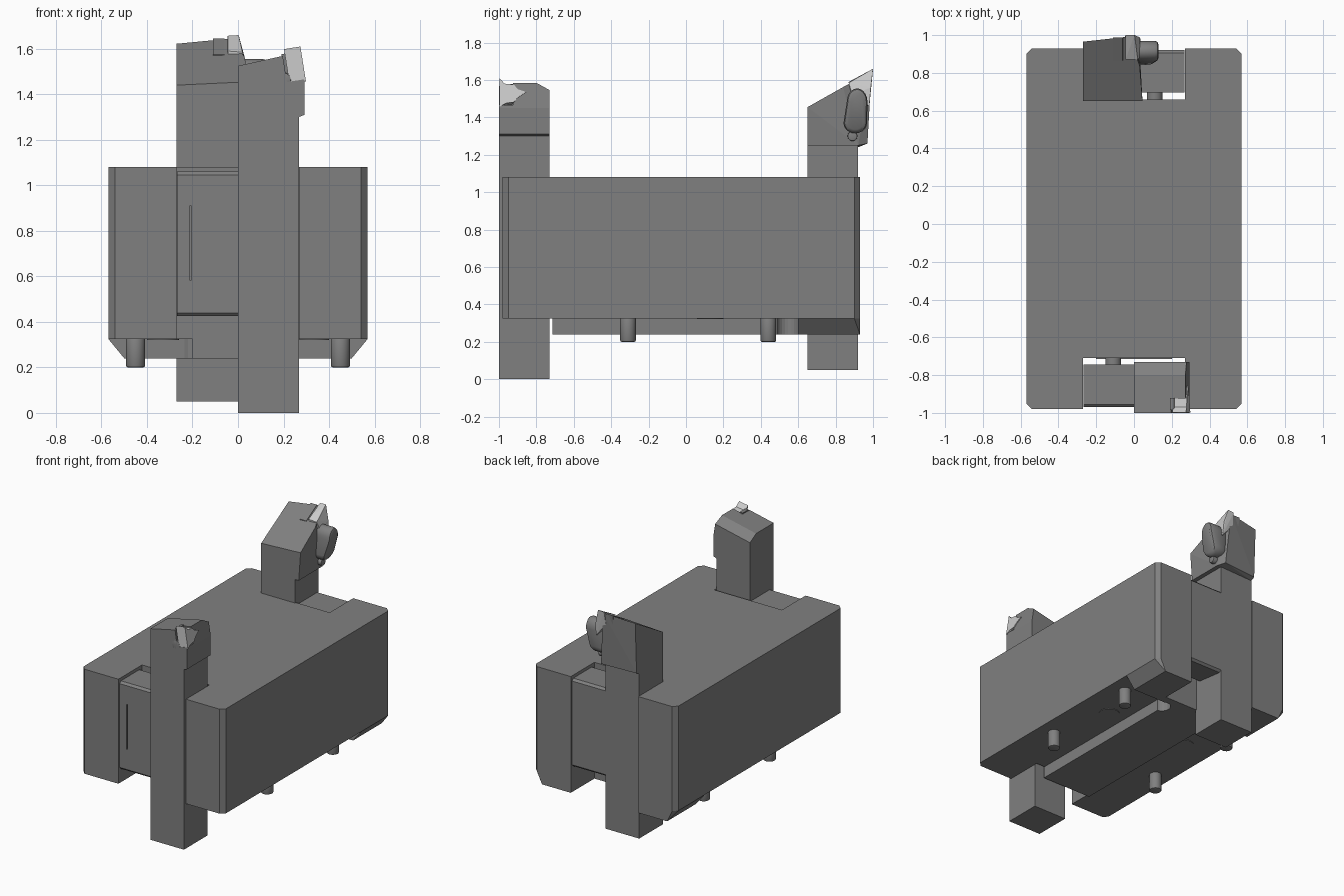
import bpy, bmesh
from math import sin, cos, radians
from mathutils import Vector, Matrix

if "Cube" in bpy.data.objects:
    bpy.data.objects.remove(bpy.data.objects["Cube"])


def material(name, v):
    m = bpy.data.materials.new(name)
    m.diffuse_color = (v, v, v, 1)
    m.use_nodes = True
    m.node_tree.nodes["Principled BSDF"].inputs["Base Color"].default_value = m.diffuse_color
    return m


STEEL = material("dark_steel", 0.216)
LIGHT = material("light_insert", 0.55)


def finish(name, bm, bevel=0, mat=None):
    bmesh.ops.recalc_face_normals(bm, faces=bm.faces[:])
    if bevel:
        sharp = [e for e in bm.edges if e.calc_face_angle(0) > 0.7]
        bmesh.ops.bevel(bm, geom=sharp, offset=bevel, segments=2, profile=0.5,
                        affect='EDGES', clamp_overlap=True)
    me = bpy.data.meshes.new(name)
    bm.to_mesh(me)
    bm.free()
    ob = bpy.data.objects.new(name, me)
    bpy.context.collection.objects.link(ob)
    me.materials.append(mat or STEEL)
    return ob


def prism(name, pts, lo, hi, axis, bevel=0, mat=None):
    """Extrude a 2D outline along an axis (outline in the other two axes)."""
    place = {'x': lambda p, t: (t, p[0], p[1]),
             'y': lambda p, t: (p[0], t, p[1]),
             'z': lambda p, t: (p[0], p[1], t)}[axis]
    bm = bmesh.new()
    face = bm.faces.new([bm.verts.new(place(p, lo)) for p in pts])
    ext = bmesh.ops.extrude_face_region(bm, geom=[face])
    move = Vector(place((0, 0), hi - lo))
    for v in ext['geom']:
        if isinstance(v, bmesh.types.BMVert):
            v.co += move
    # the extrude drops the start cap's twin, so close any open loop
    holes = [e for e in bm.edges if e.is_boundary]
    if holes:
        bmesh.ops.holes_fill(bm, edges=holes)
    return finish(name, bm, bevel, mat)


def box(name, x, y, z, bevel=0, mat=None):
    return prism(name, [(x[0], y[0]), (x[1], y[0]), (x[1], y[1]), (x[0], y[1])],
                 z[0], z[1], 'z', bevel, mat)


def hull(name, pts, mat=None):
    bm = bmesh.new()
    for p in pts:
        bm.verts.new(p)
    bmesh.ops.convex_hull(bm, input=bm.verts[:])
    bmesh.ops.dissolve_limit(bm, angle_limit=0.02, verts=bm.verts[:], edges=bm.edges[:])
    return finish(name, bm, 0, mat)


def arc(cx, cy, rx, ry, a0, a1, n):
    return [(cx + rx * cos(radians(a0 + (a1 - a0) * i / n)),
             cy + ry * sin(radians(a0 + (a1 - a0) * i / n))) for i in range(n + 1)]


def smooth(ob):
    bpy.ops.object.select_all(action='DESELECT')
    ob.select_set(True)
    bpy.context.view_layer.objects.active = ob
    bpy.ops.object.shade_smooth_by_angle(angle=radians(35))


def rod(name, c, r, lo, hi, axis, bevel=0):
    ob = prism(name, arc(c[0], c[1], r, r, 0, 345, 23), lo, hi, axis, bevel)
    smooth(ob)
    return ob


def cut(ob, cutter):
    m = ob.modifiers.new("cut", 'BOOLEAN')
    m.object, m.solver = cutter, 'EXACT'
    bpy.ops.object.select_all(action='DESELECT')
    bpy.context.view_layer.objects.active = ob
    ob.select_set(True)
    bpy.ops.object.modifier_apply(modifier=m.name)
    bpy.data.objects.remove(cutter, do_unlink=True)


def turn(ob, pivot, axis, deg):
    p = Vector(pivot)
    ob.data.transform(Matrix.Translation(p) @ Matrix.Rotation(radians(deg), 4, axis)
                      @ Matrix.Translation(-p))


# Holder block with an open slot at each end
half = [(0.27, -0.71), (0.27, -0.98), (0.54, -0.98), (0.57, -0.95),
        (0.57, 0.90), (0.54, 0.93), (0.27, 0.93), (0.27, 0.66)]
prism("holder_block", half + [(-x, y) for x, y in reversed(half)], 0.325, 1.08, 'z')

# Locating rib below, with round reliefs where it meets the rear foot
half = ([(0.20, -0.715)] + arc(0.21, 0.545, 0.06, 0.06, 260, 65, 12)
        + [(0.27, 0.60), (0.27, 0.66)])
prism("base_rib", half + [(-x, y) for x, y in reversed(half)], 0.24, 0.325, 'z')

for s, side in ((1, "right"), (-1, "left")):
    # Chamfered rear foot, dowel pins and seat discs
    hull("rear_foot_" + side,
         [(s * x, y, 0.325) for x, y in ((0.27, 0.6), (0.57, 0.6), (0.57, 0.9), (0.54, 0.93), (0.27, 0.93))]
         + [(s * x, y, 0.24) for x, y in ((0.27, 0.6), (0.5, 0.6), (0.5, 0.93), (0.27, 0.93))])
    for y in (-0.31, 0.44):
        rod("dowel_pin_" + side, (s * 0.45, y), 0.042, 0.20, 0.33, 'z', 0.008)
    rod("seat_disc_" + side, (s * 0.33, 0.13), 0.07, 0.321, 0.33, 'z')

# Clamp wedges, one per slot (rear one turned half round); slit in the front one
for end, deg in (("front", 0), ("rear", 180)):
    wedge = prism("clamp_wedge_" + end,
                  [(-0.745, 0.45), (-0.955, 0.425), (-0.97, 0.44),
                   (-0.97, 1.045), (-0.955, 1.06), (-0.745, 1.06)], -0.267, 0, 'x')
    if end == "front":
        cut(wedge, box("slit_cutter", (-0.214, -0.204), (-1.1, -0.93), (0.585, 0.91)))
    screw = rod("clamp_screw_" + end, (-0.11, 0.75), 0.042, -0.76, -0.69, 'y')
    for ob in (wedge, screw):
        turn(ob, (0, -0.025, 0), 'Z', deg)

# Front tool: shank, then overhanging head with chamfered rear top edge
box("front_tool_shank", (0, 0.268), (-1.0, -0.73), (0, 1.35))
head = prism("front_tool_head",
             [(0, 1.32), (0.24, 1.30), (0.268, 1.30), (0.293, 1.31), (0.293, 1.45),
              (0.272, 1.585), (0, 1.525)], -1.0, -0.73, 'y')
chamfer = prism("chamfer_cutter", [(-0.80, 1.58), (-0.70, 1.523), (-0.70, 1.7), (-0.80, 1.7)],
                -0.1, 0.4, 'x')
for v in chamfer.data.vertices:         # follow the slope of the head
    v.co.z += 0.22 * (v.co.x - 0.25)
cut(head, chamfer)
pocket = box("pocket_cutter", (0.205, 0.36), (-1.1, -0.925), (1.46, 1.8))
turn(pocket, (0.25, -1, 1.52), 'Y', -9)
cut(head, pocket)

# Front insert: notched triangular tip, tilted
ins = prism("front_insert",
            [(-0.998, 1.605), (-0.97, 1.575), (-0.92, 1.57), (-0.90, 1.545), (-0.855, 1.53),
             (-0.90, 1.50), (-0.92, 1.475), (-0.96, 1.47), (-0.998, 1.45)],
            0.215, 0.288, 'x', 0, LIGHT)
shim = box("front_insert_shim", (0.20, 0.222), (-0.985, -0.92), (1.46, 1.585))
for ob in (ins, shim):
    turn(ob, (0.25, -1, 1.52), 'Y', -9)
rod("front_insert_screw", (0.20, 1.462), 0.033, -1.0, -0.92, 'y', 0.004)

# Rear tool: shank and raked head
box("rear_tool_shank", (-0.27, 0), (0.65, 0.92), (0.05, 1.3))
hull("rear_tool_head",
     [(-0.27, 0.65, 1.24), (0.03, 0.65, 1.25), (0.03, 0.92, 1.25), (-0.27, 0.92, 1.24),
      (-0.27, 0.95, 1.255), (0.0, 0.97, 1.26),
      (-0.27, 0.65, 1.44), (0.045, 0.65, 1.455), (0.03, 0.84, 1.562),
      (-0.27, 0.83, 1.545), (-0.27, 0.965, 1.622), (-0.03, 0.992, 1.645)])

# Rear insert plate, its shim, and the side clamp finger with screw
hull("rear_insert",
     [(-0.045, 0.87, 1.59), (-0.045, 1.0, 1.657), (0.003, 1.0, 1.66), (0.02, 0.87, 1.585),
      (-0.05, 0.985, 1.56), (0.03, 0.988, 1.56), (0.035, 0.98, 1.46), (0.036, 0.89, 1.52),
      (-0.03, 0.88, 1.48)], LIGHT)
hull("rear_insert_shim",
     [(x + d, y, z) for d in (0, 0.05)
      for x, y, z in ((-0.11, 0.865, 1.575), (-0.11, 0.988, 1.645), (-0.10, 0.98, 1.56),
                      (-0.09, 0.87, 1.5))])
finger = prism("rear_clamp_finger",
               arc(0.915, 1.485, 0.055, 0.07, 0, 180, 10) + arc(0.905, 1.37, 0.063, 0.055, 180, 360, 10),
               -0.01, 0.13, 'x', 0.02)
for v in finger.data.vertices:          # taper toward the lower end
    if v.co.x > 0.05:
        v.co.x -= max(0, 1.45 - v.co.z) * 0.35
smooth(finger)
rod("rear_clamp_screw", (0.89, 1.30), 0.026, 0.0, 0.06, 'x', 0.004)
